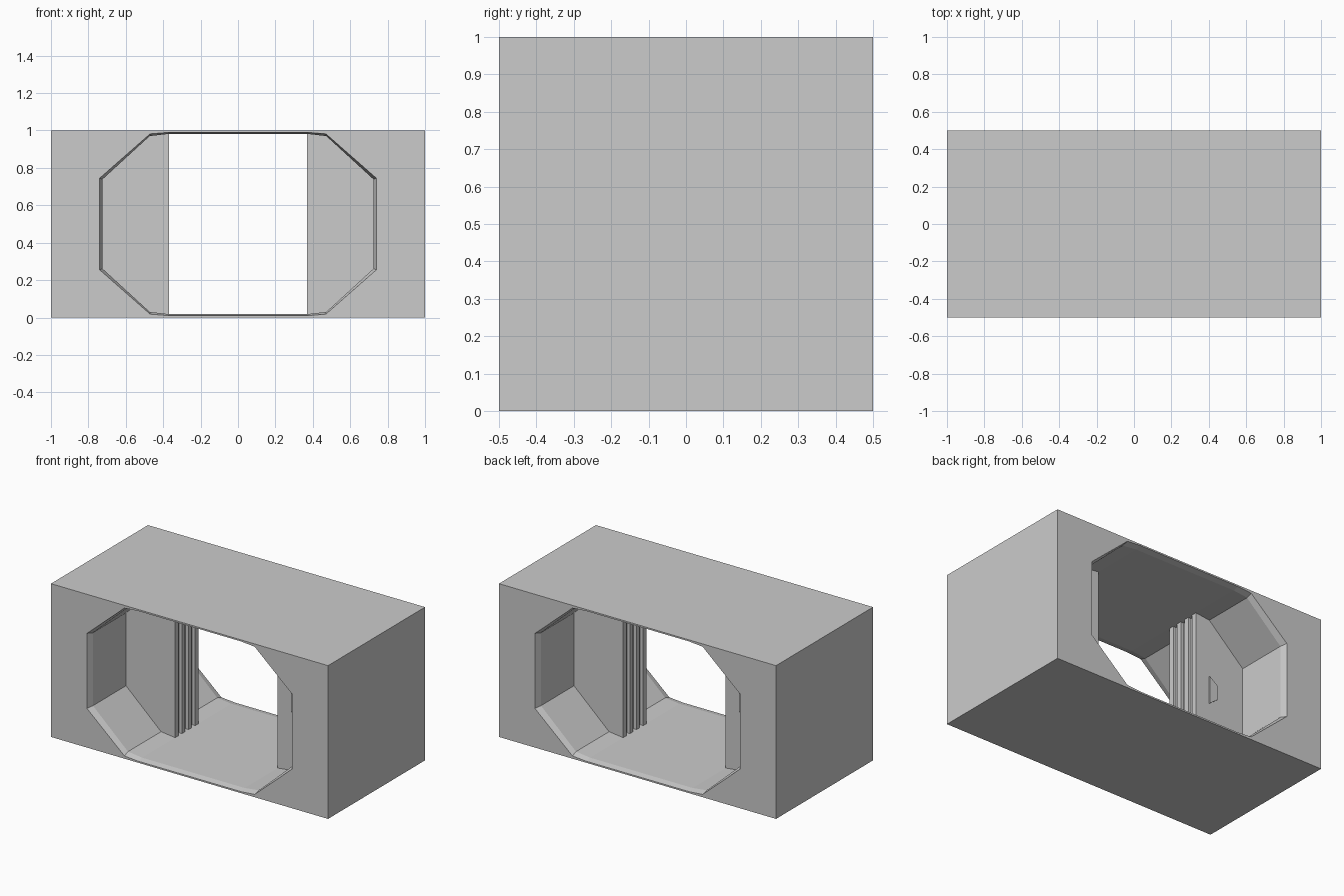
import bpy, bmesh

if "Cube" in bpy.data.objects:
    bpy.data.objects.remove(bpy.data.objects["Cube"])

LIP_OUT = [(0.37, 0.01), (0.47, 0.018), (0.74, 0.255)]   # quarter of opening at the face
LIP_IN = [(0.37, 0.018), (0.472, 0.03), (0.725, 0.262)]  # quarter of the tunnel inside


def loft(name, rings):
    """Closed solid through rings that all have the same point count."""
    bm = bmesh.new()
    loops = [[bm.verts.new(p) for p in r] for r in rings]
    for a, b in zip(loops, loops[1:]):
        for i in range(len(a)):
            j = (i + 1) % len(a)
            bm.faces.new((a[i], a[j], b[j], b[i]))
    bm.faces.new(loops[0])
    bm.faces.new(loops[-1])
    bmesh.ops.recalc_face_normals(bm, faces=bm.faces)
    me = bpy.data.meshes.new(name)
    bm.to_mesh(me)
    bm.free()
    ob = bpy.data.objects.new(name, me)
    bpy.context.collection.objects.link(ob)
    return ob


def octagon(quarter, y):
    right = quarter + [(x, 1 - z) for x, z in reversed(quarter)]
    full = right + [(-x, z) for x, z in reversed(right)]
    return [(x, y, z) for x, z in full]


def extrude_z(name, plan, z0, z1):
    return loft(name, [[(x, y, z) for x, y in plan] for z in (z0, z1)])


def combine(target, tool, operation):
    tool.hide_render = True
    mod = target.modifiers.new(operation.title(), 'BOOLEAN')
    mod.object, mod.operation, mod.solver = tool, operation, 'EXACT'
    bpy.context.view_layer.objects.active = target
    bpy.ops.object.modifier_apply(modifier=mod.name)
    bpy.data.objects.remove(tool)


# outer block
block = extrude_z("corridor_block", [(-1, -.5), (1, -.5), (1, .5), (-1, .5)], 0, 1)

# octagonal tunnel with a chamfered lip at each end
tunnel = loft("tunnel_cutter", [
    octagon(LIP_OUT, -.52), octagon(LIP_OUT, -.5), octagon(LIP_IN, -.46),
    octagon(LIP_IN, .46), octagon(LIP_OUT, .5), octagon(LIP_OUT, .52)])
combine(block, tunnel, 'DIFFERENCE')

# door bulkheads: jambs with four vertical ribs
HALF, STEP, DEPTH = 0.119, 0.034, 0.02
jamb = []
for i in range(7):
    x = 0.37 + (DEPTH if i % 2 else 0)
    jamb += [(x, -HALF + i * STEP), (x, -HALF + (i + 1) * STEP)]
for s in (-1, 1):
    plan = [(s * x, y) for x, y in [(0.8, -HALF)] + jamb + [(0.8, HALF)]]
    combine(block, extrude_z("bulkhead", plan, 0.008, 0.992), 'UNION')

# door control pads, one on each side of the bulkhead
for s, side in ((1, "front"), (-1, "back")):
    pad = [(.47, .41), (.53, .455), (.53, .545), (.47, .59)]
    loft(f"control_pad_{side}", [[(s * x, -s * y, z) for x, z in pad]
                                 for y in (HALF - .002, HALF + .008)])
